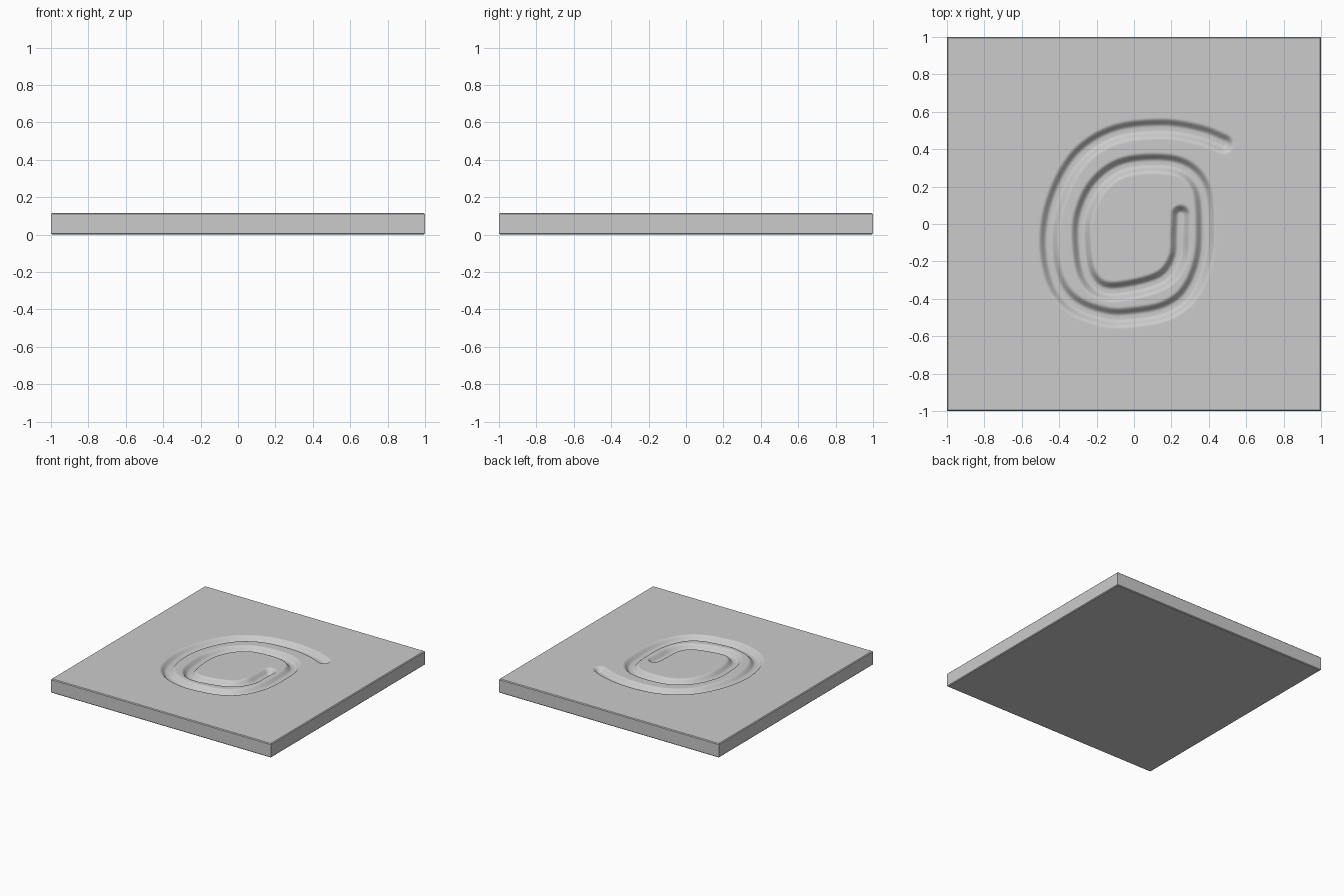
import bpy, bmesh, math
from mathutils import Vector, kdtree

if "Cube" in bpy.data.objects:
    bpy.data.objects.remove(bpy.data.objects["Cube"])

TOP = 0.115
DEPTH = 0.04
EDGE = 0.006          # tiny rounding of the slab edges
HALF_WIDTH = 0.056

# Centre line of the carved spiral, from the outer end to the inner end
path = [(.48, .43), (.35, .48), (.15, .51), (-.1, .48), (-.29, .36), (-.41, .15),
        (-.455, -.08), (-.42, -.3), (-.32, -.43), (-.15, -.495), (0, -.495),
        (.17, -.46), (.29, -.37), (.365, -.2), (.38, 0), (.36, .19), (.27, .295),
        (.12, .325), (-.07, .3), (-.2, .2), (-.27, .05), (-.28, -.1), (-.25, -.27),
        (-.16, -.355), (0, -.345), (.16, -.29), (.235, -.18), (.245, -.05), (.25, .05)]


def smooth_path(points, steps):
    """Catmull-Rom samples through the points."""
    p = [Vector((x, y, 0)) for x, y in points]
    p = [2 * p[0] - p[1]] + p + [2 * p[-1] - p[-2]]
    out = []
    for a, b, c, d in zip(p, p[1:], p[2:], p[3:]):
        for i in range(steps):
            t = i / steps
            out.append(0.5 * (2 * b + (c - a) * t + (2 * a - 5 * b + 4 * c - d) * t * t
                              + (3 * b - a - 3 * c + d) * t ** 3))
    return out + [p[-2]]


samples = smooth_path(path, 60)
tree = kdtree.KDTree(len(samples))
for i, s in enumerate(samples):
    tree.insert(s, i)
tree.balance()

# Top surface with the rounded groove pressed into it
bm = bmesh.new()
bmesh.ops.create_grid(bm, x_segments=280, y_segments=280, size=1 - EDGE)
for v in bm.verts:
    _, i, dist = tree.find(v.co)
    k = max(0.0, 1 - dist / HALF_WIDTH)
    k = min(1.0, k * 1.25)
    fade = 0.8 + 0.2 * i / len(samples)      # slightly deeper towards the centre
    v.co.z = TOP - DEPTH * fade * k * k * (3 - 2 * k)

# Rounded rim, side walls and underside
rim = [e for e in bm.edges if e.is_boundary]
for half, z in [(1, TOP - EDGE), (1, EDGE), (1 - EDGE, 0)]:
    new = bmesh.ops.extrude_edge_only(bm, edges=rim)["geom"]
    verts = [g for g in new if isinstance(g, bmesh.types.BMVert)]
    size = max(abs(v.co.x) for v in verts)
    for v in verts:
        v.co = (v.co.x * half / size, v.co.y * half / size, z)
    rim = [g for g in new if isinstance(g, bmesh.types.BMEdge) and g.is_boundary]
bmesh.ops.contextual_create(bm, geom=rim)
bmesh.ops.recalc_face_normals(bm, faces=bm.faces)

mesh = bpy.data.meshes.new("carved_slab")
bm.to_mesh(mesh)
bm.free()
slab = bpy.data.objects.new("carved_slab", mesh)
bpy.context.collection.objects.link(slab)
bpy.context.view_layer.objects.active = slab
slab.select_set(True)
bpy.ops.object.shade_smooth_by_angle(angle=math.radians(30))
